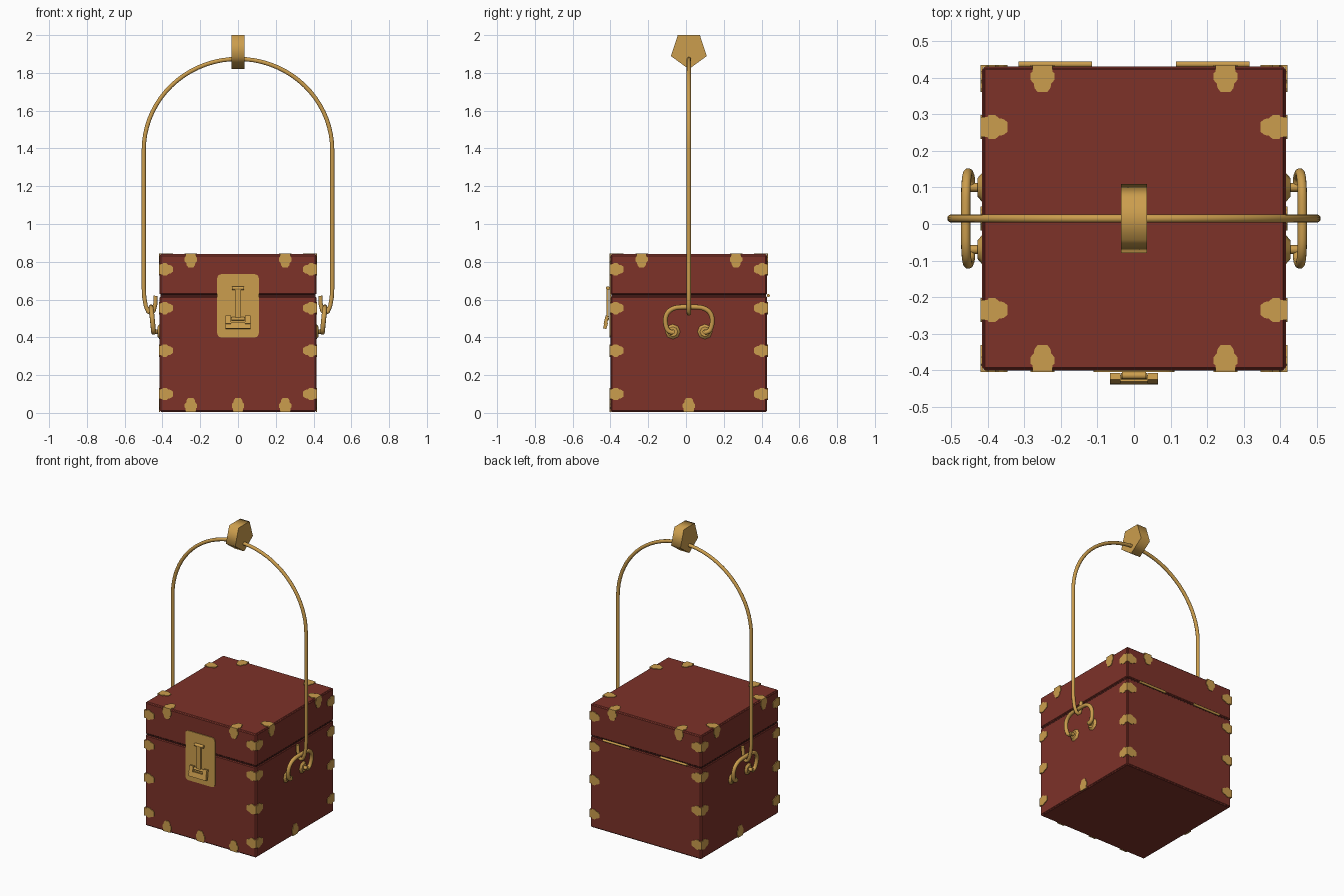
import bpy, bmesh, math
from mathutils import Vector, Matrix

if "Cube" in bpy.data.objects:
    bpy.data.objects.remove(bpy.data.objects["Cube"])

CY = 0.015          # depth centre of the box
H = 0.415           # half width of the box
TOP = 0.84


def material(name, rgb):
    m = bpy.data.materials.new(name)
    m.diffuse_color = (*rgb, 1)
    m.use_nodes = True
    m.node_tree.nodes["Principled BSDF"].inputs["Base Color"].default_value = m.diffuse_color
    return m


RED = material("red_leather", (0.205, 0.032, 0.022))
BRASS = material("brass", (0.60, 0.34, 0.075))
DARK = material("dark_seam", (0.05, 0.01, 0.008))


def finish(bm, name, mat, smooth=False):
    bmesh.ops.recalc_face_normals(bm, faces=bm.faces)
    me = bpy.data.meshes.new(name)
    bm.to_mesh(me)
    bm.free()
    me.materials.append(mat)
    ob = bpy.data.objects.new(name, me)
    bpy.context.collection.objects.link(ob)
    if smooth:
        bpy.context.view_layer.objects.active = ob
        ob.select_set(True)
        bpy.ops.object.shade_smooth_by_angle(angle=math.radians(40))
        ob.select_set(False)
    return ob


def add_box(bm, c, s, rot_x=0):
    m = Matrix.Translation(c) @ Matrix.Rotation(rot_x, 4, 'X') @ Matrix.Diagonal((*s, 1))
    return bmesh.ops.create_cube(bm, size=1, matrix=m)["verts"]


def add_cyl(bm, a, b, r1, r2=None, seg=16):
    a, b = Vector(a), Vector(b)
    d = b - a
    m = Matrix.Translation((a + b) / 2) @ d.to_track_quat('Z', 'Y').to_matrix().to_4x4()
    bmesh.ops.create_cone(bm, cap_ends=True, segments=seg, radius1=r1,
                          radius2=r1 if r2 is None else r2, depth=d.length, matrix=m)


def add_prism(bm, pts, offset):
    lo = [bm.verts.new(p) for p in pts]
    hi = [bm.verts.new(p + offset) for p in pts]
    bm.faces.new(lo)
    bm.faces.new(hi)
    for i in range(len(pts)):
        j = (i + 1) % len(pts)
        bm.faces.new((lo[i], lo[j], hi[j], hi[i]))


def wire(name, pts, r, kind='POLY'):
    cu = bpy.data.curves.new(name, 'CURVE')
    cu.dimensions = '3D'
    cu.bevel_depth = r
    cu.bevel_resolution = 3
    cu.use_fill_caps = True
    sp = cu.splines.new(kind)
    sp.points.add(len(pts) - 1)
    for p, co in zip(sp.points, pts):
        p.co = (*co, 1)
    if kind == 'NURBS':
        sp.use_endpoint_u = True
        sp.order_u = 3
        sp.resolution_u = 6
    cu.materials.append(BRASS)
    ob = bpy.data.objects.new(name, cu)
    bpy.context.collection.objects.link(ob)


# Box body and lid: raised panels leave a stepped edge
def case(name, z0, z1):
    bm = bmesh.new()
    add_box(bm, (0, CY, (z0 + z1) / 2), (2 * H - .008, 2 * H - .008, z1 - z0 - .008))
    bmesh.ops.recalc_face_normals(bm, faces=bm.faces)
    bmesh.ops.inset_individual(bm, faces=bm.faces[:], thickness=.001, depth=0)
    panels = [f for f in bm.faces if f.calc_area() > .1]
    bmesh.ops.inset_individual(bm, faces=panels, thickness=.005, depth=.004)
    finish(bm, name, RED)


case("box_body", 0.004, 0.619)
case("box_lid", 0.623, TOP)
bm = bmesh.new()
add_box(bm, (0, CY, .621), (2 * H - .012, 2 * H - .012, .012))
finish(bm, "lid_seam", DARK)

# Edge clips: one scalloped flap per face
HALF = [(-.004, .027), (.014, .027), (.018, .033), (.036, .033),
        (.046, .024), (.058, .022), (.070, .013)]


def flap(bm, p, u, n):
    p, u, n = Vector(p), Vector(u), Vector(n)
    w = u.cross(n)
    outline = HALF + [(a, -b) for a, b in reversed(HALF)]
    add_prism(bm, [p + u * a + w * b - n * .002 for a, b in outline], n * .006)


bm = bmesh.new()
for sx in (-1, 1):
    for sy in (-1, 1):                               # corner columns
        for z in (.10, .33, .555, .76):
            p = (sx * H, CY + sy * H, z)
            flap(bm, p, (-sx, 0, 0), (0, sy, 0))
            flap(bm, p, (0, -sy, 0), (sx, 0, 0))
for s in (-1, 1):
    for t in (-.25, .25):                            # lid rim
        p = (t, CY + s * H, TOP)
        flap(bm, p, (0, -s, 0), (0, 0, 1))
        flap(bm, p, (0, 0, -1), (0, s, 0))
        p = (s * H, CY + t, TOP)
        flap(bm, p, (-s, 0, 0), (0, 0, 1))
        flap(bm, p, (0, 0, -1), (s, 0, 0))
    flap(bm, (s * H, CY, .010), (0, 0, 1), (s, 0, 0))
for x in (-.25, 0, .25):                             # front bottom
    flap(bm, (x, CY - H, .010), (0, 0, 1), (0, -1, 0))
finish(bm, "edge_clips", BRASS)

# Front latch plate with rounded corners
FY = CY - H
bm = bmesh.new()
add_box(bm, (0, FY - .001, .567), (.22, .008, .335))
edges = [e for e in bm.edges if abs(e.verts[0].co.y - e.verts[1].co.y) > .005]
bmesh.ops.bevel(bm, geom=edges, offset=.022, segments=4, profile=.5, affect='EDGES')
finish(bm, "latch_plate", BRASS)

# Latch: hook bar, stem, U-shaped pull
bm = bmesh.new()
add_cyl(bm, (-.033, FY - .014, .660), (.033, FY - .014, .660), .010)
add_box(bm, (0, FY - .016, .580), (.030, .012, .16))
add_cyl(bm, (-.035, FY - .016, .498), (.035, FY - .016, .498), .009)
add_box(bm, (0, FY - .026, .462), (.13, .018, .034), -.25)
for s in (-1, 1):
    add_box(bm, (s * .051, FY - .022, .492), (.028, .018, .045), -.25)
finish(bm, "latch", BRASS, True)

# Back hinge barrels
bm = bmesh.new()
for s in (-1, 1):
    add_cyl(bm, (s * .115, CY + H + .006, .621), (s * .315, CY + H + .006, .621), .008)
finish(bm, "hinges", BRASS, True)

# Side rosettes, stubs and carrying rings
RING = [(.085, .426), (.108, .428), (.122, .46), (.126, .50), (.112, .535), (.08, .556), (.04, .561)]
for s, side in ((-1, "left"), (1, "right")):
    bm = bmesh.new()
    for t in (-1, 1):
        y = CY + t * .085
        add_cyl(bm, (s * (H - .002), y, .43), (s * (H + .012), y, .43), .042, .026, 8)
        add_cyl(bm, (s * H, y, .43), (s * .452, y, .43), .012)
    finish(bm, side + "_ring_mounts", BRASS, True)
    half = [(s * (.446 + (z - .42) * .1), y, z) for y, z in RING]
    pts = [(x, CY + y, z) for x, y, z in half] + [(x, CY - y, z) for x, y, z in reversed(half)]
    wire(side + "_ring", pts, .013, 'NURBS')

# Tall arched handle with hooked ends
hook = [(.436, .62), (.438, .575), (.446, .54), (.460, .526), (.476, .536), (.488, .565), (.496, .61), (.499, .66)]
right = [(x, CY, z) for x, z in hook]
arch = [(.499 * math.cos(a), CY, 1.39 + .484 * math.sin(a))
        for a in (math.pi * i / 36 for i in range(37))]
left = [(-x, y, z) for x, y, z in reversed(right)]
wire("handle", right + arch + left, .0115)

# Five-sided grip on top of the handle
bm = bmesh.new()
R = .0995
ring = [Vector((-.035, CY + R * math.sin(a), 2 - .809 * R - R * math.cos(a)))
        for a in (2 * math.pi * i / 5 for i in range(5))]
add_prism(bm, ring, Vector((.07, 0, 0)))
grip = finish(bm, "handle_grip", BRASS)
for f in grip.data.polygons:
    f.use_smooth = len(f.vertices) == 4
for e in grip.data.edges:
    a, b = (grip.data.vertices[i].co.x for i in e.vertices)
    e.use_edge_sharp = abs(a - b) < .01
